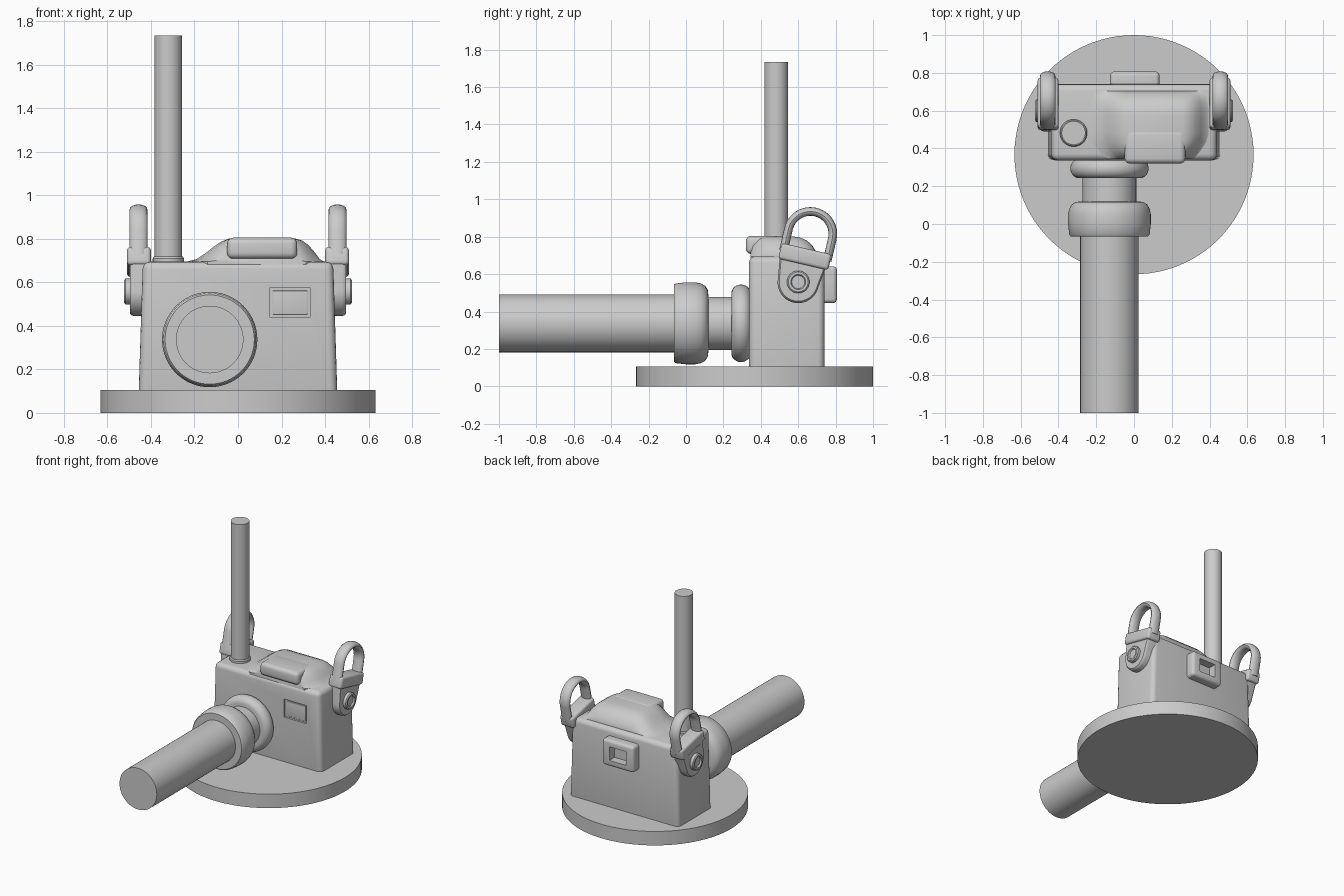
import bpy, bmesh, math
from mathutils import Matrix, Vector

if "Cube" in bpy.data.objects:
    bpy.data.objects.remove(bpy.data.objects["Cube"])

grey = bpy.data.materials.new("plain grey")
grey.diffuse_color = (0.6, 0.6, 0.6, 1)
grey.use_nodes = True
grey.node_tree.nodes["Principled BSDF"].inputs["Base Color"].default_value = grey.diffuse_color


def finish(name, bm, angle=35):
    bmesh.ops.recalc_face_normals(bm, faces=bm.faces[:])
    me = bpy.data.meshes.new(name)
    bm.to_mesh(me)
    bm.free()
    me.materials.append(grey)
    ob = bpy.data.objects.new(name, me)
    bpy.context.collection.objects.link(ob)
    smooth(ob, angle)
    return ob


def smooth(ob, angle=35):
    bpy.ops.object.select_all(action='DESELECT')
    ob.select_set(True)
    bpy.context.view_layer.objects.active = ob
    bpy.ops.object.shade_smooth_by_angle(angle=math.radians(angle))


def box(name, lo, hi, bevel=0.0, taper=1.0, tilt=0.0, segs=4):
    """Box between two corners, top scaled in x by taper, tilted about x."""
    lo, hi = Vector(lo), Vector(hi)
    c, s = (lo + hi) / 2, hi - lo
    bm = bmesh.new()
    bmesh.ops.create_cube(bm, size=1)
    for v in bm.verts:
        v.co = Vector(a * b for a, b in zip(v.co, s))
        if v.co.z > 0:
            v.co.x *= taper
    if bevel:
        bmesh.ops.bevel(bm, geom=bm.edges[:], offset=bevel, segments=segs,
                        profile=0.5, affect='EDGES')
    bm.transform(Matrix.Translation(c) @ Matrix.Rotation(tilt, 4, 'X'))
    return finish(name, bm)


def lathe(name, profile, origin, axis, n=64):
    """Spin (radius, distance) points about an axis; zero radius closes an end."""
    bm = bmesh.new()
    vs = [bm.verts.new((r, 0, d)) for r, d in profile]
    es = [bm.edges.new(p) for p in zip(vs, vs[1:])]
    bmesh.ops.spin(bm, geom=vs + es, cent=(0, 0, 0), axis=(0, 0, 1),
                   angle=2 * math.pi, steps=n, use_merge=True)
    bmesh.ops.remove_doubles(bm, verts=bm.verts[:], dist=1e-5)
    rot = Vector((0, 0, 1)).rotation_difference(Vector(axis)).to_matrix().to_4x4()
    bm.transform(Matrix.Translation(origin) @ rot)
    return finish(name, bm)


def loft(name, sections, closed=True):
    """Skin between equal-length sections and cap both ends."""
    bm = bmesh.new()
    rows = [[bm.verts.new(p) for p in s] for s in sections]
    n = len(rows[0])
    for a, b in zip(rows, rows[1:]):
        for i in range(n):
            j = (i + 1) % n
            bm.faces.new((a[i], a[j], b[j], b[i]))
    bm.faces.new(rows[0])
    bm.faces.new(rows[-1])
    return finish(name, bm)


def cut(ob, cutter):
    m = ob.modifiers.new("recess", 'BOOLEAN')
    m.object = cutter
    m.solver = 'EXACT'
    bpy.context.view_layer.objects.active = ob
    bpy.ops.object.modifier_apply(modifier=m.name)
    bpy.data.objects.remove(cutter, do_unlink=True)
    smooth(ob)


# Round stand
lathe("base_disc", [(0, 0), (0.633, 0), (0.633, 0.105), (0, 0.105)],
      (0, 0.367, 0), (0, 0, 1), 96)

# Camera body with a shallow flash window
body = box("body", (-0.458, 0.337, 0.04), (0.458, 0.74, 0.695), 0.035, 0.955)
cut(body, box("flash_cutter", (0.145, 0.25, 0.44), (0.333, 0.352, 0.575)))
box("flash_pane", (0.16, 0.345, 0.452), (0.32, 0.36, 0.562), 0.004)

# Rounded top housing, swelling out of the body
outline = [(-.235, -.03), (-.235, 0), (-.19, .012), (-.15, .038), (-.11, .07),
           (-.075, .093), (-.04, .107), (.26, .107), (.295, .097), (.325, .075),
           (.355, .04), (.375, .012), (.395, 0), (.395, -.03)]
steps = [(.345, .72, .3), (.36, .78, .75), (.39, .86, .95), (.43, .95, 1),
         (.48, 1, 1), (.57, 1, 1), (.61, 1, .94), (.645, .98, .8),
         (.675, .95, .55), (.695, .91, .25), (.705, .87, 0)]
loft("top_housing", [[(0.1 + (x - 0.1) * w, y, 0.695 + z * (h if z > 0 else 1))
                      for x, z in outline] for y, w, h in steps])
box("housing_front", (-0.05, 0.32, 0.708), (0.272, 0.5, 0.805), 0.028)

# Upright post on its button
lathe("post_button", [(0, 0), (.072, 0), (.072, .035), (.066, .043), (0, .043)],
      (-0.32, 0.482, 0.675), (0, 0, 1), 48)
lathe("post", [(0, 0), (0.063, 0), (0.063, 1.055), (0, 1.055)],
      (-0.32, 0.482, 0.68), (0, 0, 1), 48)

# Lens: mounting flange, neck, collar and long barrel along -y
lens = (-0.13, 0, 0.337)
back = (0, 1, 0)


def rounded(r, a, b, e):
    """Profile of a disc with a fully rounded rim of inset e."""
    m, h = (a + b) / 2, (b - a) / 2
    return [(0, a)] + [(r - e + e * math.sin(t), m - h * math.cos(t))
                       for t in [math.pi * k / 12 for k in range(13)]] + [(0, b)]


lathe("lens_flange", rounded(0.207, 0.243, 0.345, 0.045), lens, back)
lathe("lens_neck", [(0, .05), (.142, .05), (.142, .3), (0, .3)], lens, back)
lathe("lens_collar", [(0, -.065), (.205, -.065), (.213, -.055), (.219, 0),
                      (.219, .05), (.213, .08), (.2, .103), (.18, .116),
                      (.15, .12), (0, .12)], lens, back)
lathe("lens_barrel", [(0, -1), (.155, -1), (.155, 0), (0, 0)], lens, back)

# Rear viewfinder with a deep opening
finder = box("viewfinder", (-0.127, 0.70, 0.445), (0.135, 0.807, 0.642), 0.022)
cut(finder, box("finder_cutter", (-0.065, 0.745, 0.492), (0.073, 0.9, 0.595)))

# Strap lugs on both sides
tilt = math.radians(-13)
up = Vector((0, -math.sin(tilt), math.cos(tilt)))
side = Vector((0, math.cos(tilt), math.sin(tilt)))
for label, s in (("left", -1), ("right", 1)):
    # Teardrop tab, edges softened by a smaller outer section
    drop = [(0.6 + 0.11 * math.cos(t), 0.555 + 0.11 * math.sin(t))
            for t in [math.radians(175 + 170 * k / 20) for k in range(21)]]
    drop += [(0.757, 0.66), (0.503, 0.71)]
    loft("lug_tab_" + label,
         [[(s * x, 0.61 + (y - 0.61) * f, 0.59 + (z - 0.59) * f) for y, z in drop]
          for x, f in ((.42, 1), (.478, 1), (.488, .98), (.496, .93))])
    # Band across the tab
    box("lug_band_" + label, (s * 0.455 - 0.055, 0.499, 0.65),
        (s * 0.455 + 0.055, 0.773, 0.737), 0.018, tilt=tilt)
    # Rivet with a sunken centre
    lathe("lug_rivet_" + label,
          [(0, 0), (.06, 0), (.06, .04), (.053, .046), (.04, .046), (.035, .036),
           (0, .036)], (s * 0.477, 0.6, 0.558), (s, 0, 0), 32)
    # Arched loop with an oval section
    centre = Vector((s * 0.457, 0.665, 0.815))
    path = [(-side, -0.12)] + [(side * -math.cos(t) + up * math.sin(t), 0)
                               for t in [math.pi * k / 24 for k in range(25)]]
    path += [(side, -0.12)]
    loft("lug_loop_" + label,
         [[centre + up * drop_by
           + out * (0.12 + 0.023 * math.cos(a)) + Vector((0.041 * math.sin(a), 0, 0))
           for a in [math.tau * k / 16 for k in range(16)]]
          for out, drop_by in path])
